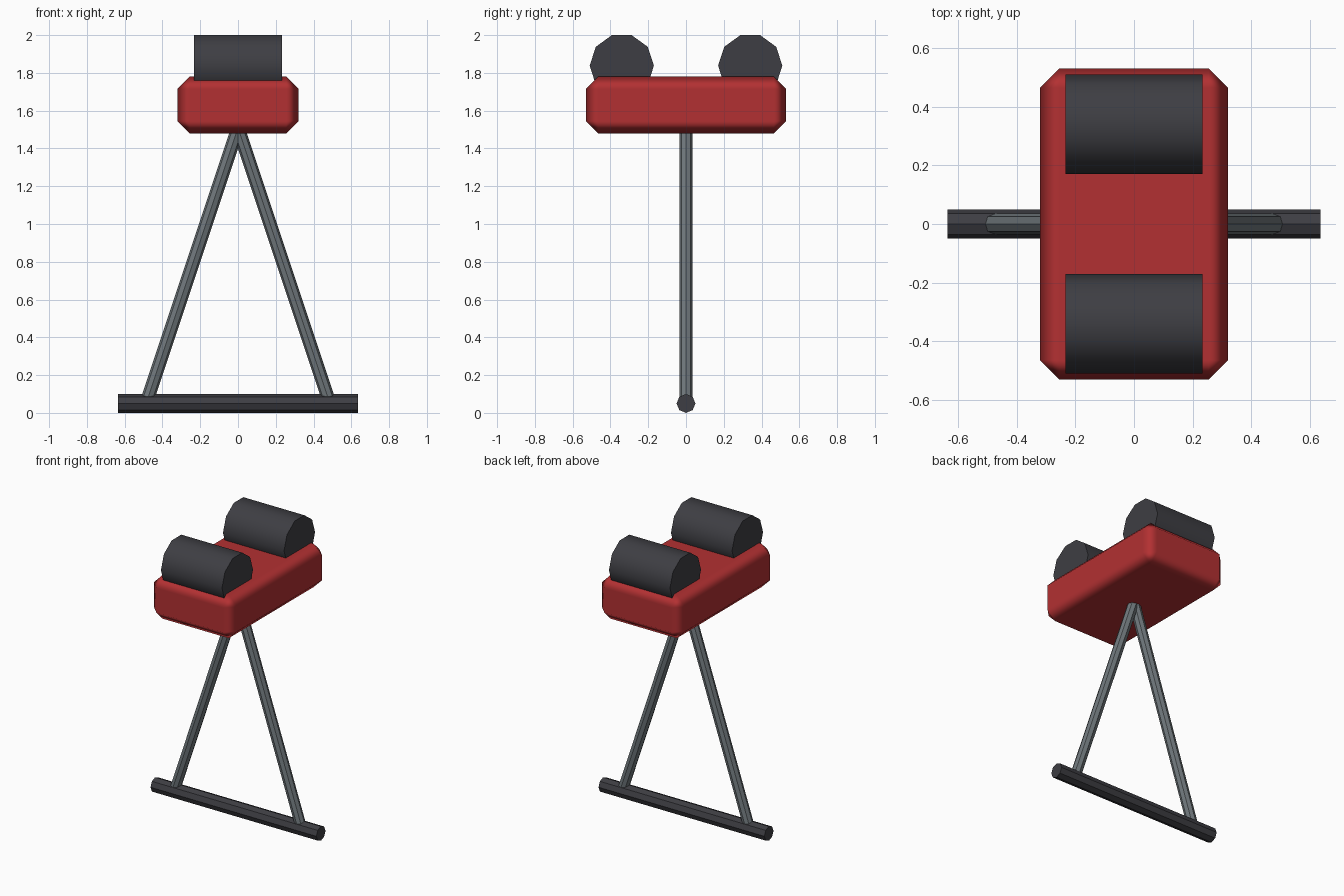
import bpy
import math
from mathutils import Vector

if "Cube" in bpy.data.objects:
    bpy.data.objects.remove(bpy.data.objects["Cube"])


def material(name, rgb):
    m = bpy.data.materials.new(name)
    m.diffuse_color = (*rgb, 1)
    m.use_nodes = True
    m.node_tree.nodes["Principled BSDF"].inputs["Base Color"].default_value = m.diffuse_color
    return m


RED = material("red", (0.45, 0.030, 0.032))
BLACK = material("charcoal", (0.048, 0.048, 0.056))
STEEL = material("steel grey", (0.16, 0.185, 0.20))


def rod(name, start, end, radius, sides, mat):
    """Cylinder between two points, with a ridge facing +y or -y."""
    a, b = Vector(start), Vector(end)
    d = b - a
    bpy.ops.mesh.primitive_cylinder_add(
        vertices=sides, radius=radius, depth=d.length, location=(a + b) / 2,
        rotation=(0, math.atan2(d.x, d.z), 0))
    ob = bpy.context.object
    ob.name = name
    ob.data.materials.append(mat)
    bpy.ops.object.shade_smooth_by_angle(angle=math.radians(40))
    return ob


# padded body with chamfered edges
bpy.ops.mesh.primitive_cube_add(size=1, location=(0, 0, 1.63))
body = bpy.context.object
body.name = "body"
body.scale = (0.64, 1.06, 0.30)
bpy.ops.object.transform_apply(location=False, rotation=False, scale=True)
body.data.materials.append(RED)
bpy.ops.object.shade_smooth()
bevel = body.modifiers.new("chamfer", 'BEVEL')
bevel.width = 0.065
bevel.segments = 1
bevel.harden_normals = True

# rollers lying across the body
for label, y in (("front", -0.34), ("back", 0.34)):
    rod(label + "_roller", (-0.234, y, 1.838), (0.234, y, 1.838), 0.17, 10, BLACK)

# splayed legs
for label, s in (("left", -1), ("right", 1)):
    rod(label + "_leg", (s * 0.483, 0, 0.06), (0, 0, 1.51), 0.035, 8, STEEL)

# foot bar
rod("foot_bar", (-0.636, 0, 0.05), (0.636, 0, 0.05), 0.05, 8, BLACK)
